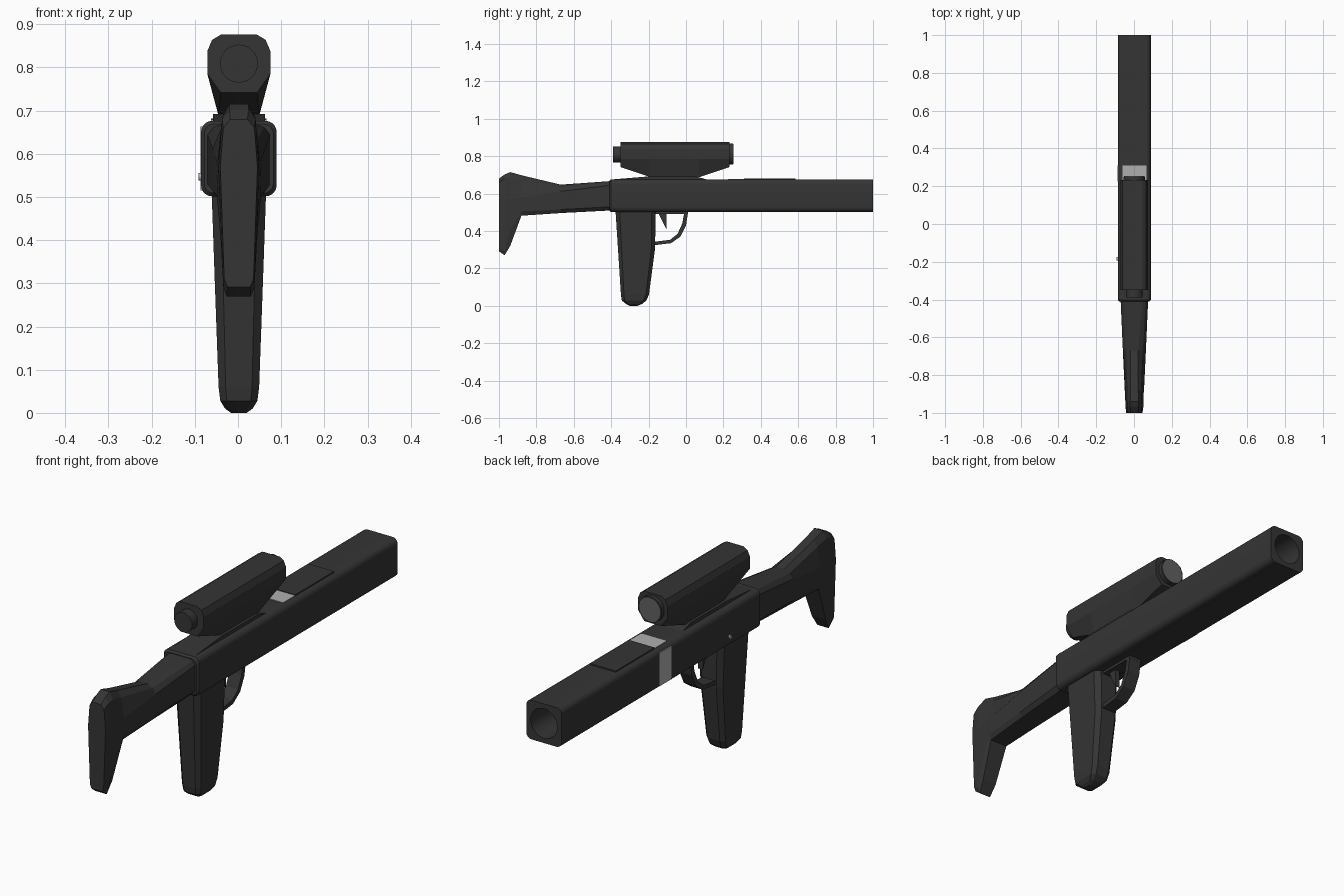
import bpy, bmesh, math

if "Cube" in bpy.data.objects:
    bpy.data.objects.remove(bpy.data.objects["Cube"])

CX = 0.002  # body centre line (the side pin pushes the bounds to the left)


def material(name, r, g, b):
    m = bpy.data.materials.new(name)
    m.diffuse_color = (r, g, b, 1)
    m.use_nodes = True
    m.node_tree.nodes["Principled BSDF"].inputs["Base Color"].default_value = m.diffuse_color
    return m


BLACK = material("dark_grey", 0.035, 0.035, 0.035)
SILVER = material("light_grey", 0.43, 0.43, 0.43)
GLASS = material("lens_grey", 0.12, 0.12, 0.12)


def loft(name, sections, mat=BLACK, smooth=False):
    """Skin rings of equal point count and cap both ends."""
    bm = bmesh.new()
    rings = [[bm.verts.new((x + CX, y, z)) for x, y, z in s] for s in sections]
    n = len(rings[0])
    for a, b in zip(rings, rings[1:]):
        for i in range(n):
            j = (i + 1) % n
            bm.faces.new((a[i], a[j], b[j], b[i]))
    bm.faces.new(rings[0])
    bm.faces.new(rings[-1])
    bmesh.ops.recalc_face_normals(bm, faces=bm.faces)
    me = bpy.data.meshes.new(name)
    bm.to_mesh(me)
    bm.free()
    me.materials.append(mat)
    ob = bpy.data.objects.new(name, me)
    bpy.context.collection.objects.link(ob)
    if smooth:
        bpy.ops.object.select_all(action='DESELECT')
        ob.select_set(True)
        bpy.context.view_layer.objects.active = ob
        bpy.ops.object.shade_smooth_by_angle(angle=math.radians(35))
    return ob


def prism(name, yz, hw, mat=BLACK):
    """Side profile extruded across the width."""
    return loft(name, [[(x, y, z) for y, z in yz] for x in (-hw, hw)], mat)


def box(name, x0, x1, y0, y1, z0, z1, mat=BLACK):
    ring = [(x0, z0), (x1, z0), (x1, z1), (x0, z1)]
    return loft(name, [[(x, y, z) for x, z in ring] for y in (y0, y1)], mat)


def circle(r, y, z, n=24, start=0.0):
    return [(r * math.cos(start + math.tau * i / n), y,
             z + r * math.sin(start + math.tau * i / n)) for i in range(n)]


def rounded(y, hw, hh, z, r):
    """Rounded rectangle ring, 24 points, across the barrel axis."""
    pts = []
    for k, (sx, sz) in enumerate(((1, 1), (-1, 1), (-1, -1), (1, -1))):
        for j in range(6):
            a = math.radians(k * 90 + j * 18)
            pts.append((sx * (hw - r) + r * math.cos(a), y,
                        z + sz * (hh - r) + r * math.sin(a)))
    return pts


def mirrored(y, half):
    """Ring from the right half of a cross-section, listed top to bottom."""
    return [(x, y, z) for x, z in half] + [(-x, y, z) for x, z in reversed(half)]


# barrel housing with round bore
Z = 0.589
off = math.radians(7.5)
loft("barrel_housing", [
    rounded(-0.41, 0.080, 0.080, Z, 0.022),
    rounded(-0.402, 0.0875, 0.0875, Z, 0.026),
    rounded(1.0, 0.0875, 0.0875, Z, 0.026),
    circle(0.066, 1.0, Z, start=off),
    circle(0.066, 0.75, Z, start=off)], smooth=True)

# shoulder stock
loft("stock", [
    mirrored(-0.40, [(0.045, 0.667), (0.060, 0.662), (0.073, 0.645), (0.073, 0.53), (0.055, 0.51)]),
    mirrored(-0.67, [(0.020, 0.648), (0.045, 0.635), (0.061, 0.612), (0.061, 0.515), (0.048, 0.496)]),
    mirrored(-0.88, [(0.020, 0.698), (0.036, 0.670), (0.050, 0.580), (0.051, 0.505), (0.042, 0.482)]),
    mirrored(-0.94, [(0.022, 0.715), (0.038, 0.685), (0.048, 0.570), (0.042, 0.400), (0.034, 0.320)]),
    mirrored(-0.97, [(0.022, 0.702), (0.039, 0.680), (0.047, 0.570), (0.036, 0.290), (0.028, 0.270)]),
    mirrored(-1.00, [(0.020, 0.680), (0.036, 0.660), (0.043, 0.570), (0.034, 0.310), (0.026, 0.292)])])

# pistol grip: z, back y, front y, half width
grip = []
for z, y0, y1, w in ((0.51, -0.377, -0.163, 0.063), (0.31, -0.364, -0.165, 0.056),
                     (0.06, -0.348, -0.198, 0.047), (0.028, -0.343, -0.212, 0.043),
                     (0.010, -0.320, -0.235, 0.032), (0.0, -0.300, -0.260, 0.018)):
    c = w * 0.35
    grip.append([(w, y0 + c, z), (w, y1 - c, z), (w - c, y1, z), (c - w, y1, z),
                 (-w, y1 - c, z), (-w, y0 + c, z), (c - w, y0, z), (w - c, y0, z)])
loft("grip", grip)

# trigger group
prism("trigger_guard", [
    (-0.18, 0.323), (-0.08, 0.335), (-0.03, 0.37), (0.0, 0.43), (0.012, 0.505),
    (-0.008, 0.505), (-0.02, 0.44), (-0.045, 0.385), (-0.085, 0.353), (-0.18, 0.341)], 0.03)
prism("trigger", [(-0.148, 0.495), (-0.105, 0.41), (-0.105, 0.495)], 0.012)
box("trigger_plate", -0.03, 0.03, -0.17, 0.01, 0.49, 0.505)

# sight mount and sight body
prism("sight_mount", [(-0.40, 0.665), (-0.39, 0.676), (-0.2, 0.692), (0.05, 0.692),
                      (0.11, 0.676), (0.11, 0.665)], 0.06)
TOP = [(0.042, 0.876), (0.062, 0.864), (0.073, 0.838), (0.073, 0.785)]
loft("sight_body", [mirrored(y, TOP + [(w, z)]) for y, w, z in (
    (-0.35, 0.042, 0.742), (-0.2, 0.047, 0.692), (0.07, 0.047, 0.688), (0.232, 0.042, 0.742))])
loft("eyepiece", [circle(0.044, y, 0.809) for y in (-0.39, -0.34)], smooth=True)
loft("lens_ring", [circle(0.057, y, 0.812) for y in (0.22, 0.25)], smooth=True)
loft("lens", [circle(0.054, y, 0.812) for y in (0.245, 0.253)], GLASS, smooth=True)

# top cover plate, bright bands and side pin
box("top_plate", -0.064, 0.064, 0.31, 0.585, 0.674, 0.682)
box("top_band", -0.064, 0.064, 0.225, 0.31, 0.674, 0.679, SILVER)
box("side_band", -0.0885, -0.084, 0.225, 0.31, 0.515, 0.663, SILVER)
loft("side_pin", [[(x, -0.185 + 0.009 * math.cos(a), 0.547 + 0.009 * math.sin(a))
                   for a in (math.tau * i / 12 for i in range(12))] for x in (-0.094, -0.08)], SILVER)
